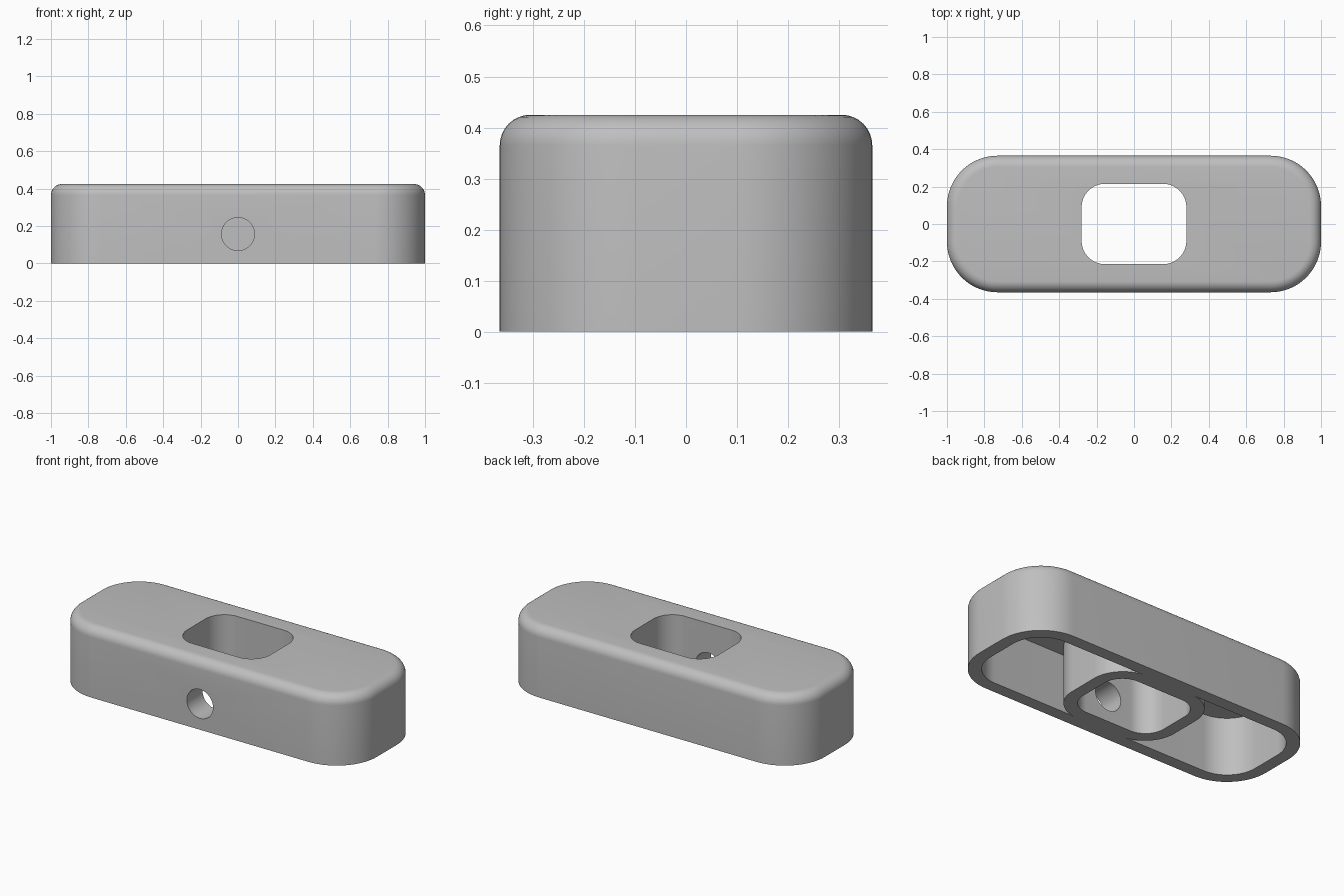
import bpy, bmesh, math

cube = bpy.data.objects.get("Cube")
if cube:
    bpy.data.objects.remove(cube, do_unlink=True)

WALL = 0.075
HALF_X, HALF_Y, HEIGHT = 1.0, 0.365, 0.425
CORNER, FILLET = 0.27, 0.06
HOLE_X, HOLE_Y, HOLE_R = 0.28, 0.215, 0.125

grey = bpy.data.materials.new("plain grey")
grey.use_nodes = True
colour = (0.52, 0.52, 0.52, 1)
grey.diffuse_color = colour
grey.node_tree.nodes["Principled BSDF"].inputs["Base Color"].default_value = colour


def outline(hx, hy, r, steps=16):
    """Rounded rectangle, counter-clockwise."""
    points = []
    for quarter, (sx, sy) in enumerate([(1, 1), (-1, 1), (-1, -1), (1, -1)]):
        for i in range(steps + 1):
            a = (quarter + i / steps) * math.pi / 2
            points.append((sx * (hx - r) + r * math.cos(a),
                           sy * (hy - r) + r * math.sin(a)))
    return points


def loft(name, layers):
    """Closed solid through a stack of (outline, z) layers."""
    bm = bmesh.new()
    rings = [[bm.verts.new((x, y, z)) for x, y in pts] for pts, z in layers]
    bm.faces.new(rings[0][::-1])
    bm.faces.new(rings[-1])
    for low, high in zip(rings, rings[1:]):
        for i in range(len(low)):
            j = (i + 1) % len(low)
            bm.faces.new((low[i], low[j], high[j], high[i]))
    mesh = bpy.data.meshes.new(name)
    bm.to_mesh(mesh)
    bm.free()
    mesh.materials.append(grey)
    obj = bpy.data.objects.new(name, mesh)
    bpy.context.collection.objects.link(obj)
    return obj


def cut(target, cutter):
    """Subtract the cutter and remove it."""
    mod = target.modifiers.new("cut", 'BOOLEAN')
    mod.operation, mod.solver, mod.object = 'DIFFERENCE', 'EXACT', cutter
    bpy.context.view_layer.objects.active = target
    bpy.ops.object.modifier_apply(modifier=mod.name)
    bpy.data.objects.remove(cutter, do_unlink=True)


# Outer block with a rounded top edge
layers = [(outline(HALF_X, HALF_Y, CORNER), 0)]
for i in range(9):
    a = i / 8 * math.pi / 2
    d = FILLET * (1 - math.cos(a))
    layers.append((outline(HALF_X - d, HALF_Y - d, CORNER - d),
                   HEIGHT - FILLET + FILLET * math.sin(a)))
body = loft("hollow_body", layers)

# Underside cavity, leaving the wall of the central shaft standing
inner = outline(HALF_X - WALL, HALF_Y - WALL, CORNER - WALL)
cavity = loft("cavity_cutter", [(inner, -0.2), (inner, HEIGHT - WALL)])
tube = outline(HOLE_X + WALL, HOLE_Y + WALL + 0.002, HOLE_R + WALL)
cut(cavity, loft("shaft_wall", [(tube, -0.4), (tube, 0.8)]))
cut(body, cavity)

# Central shaft right through
shaft = outline(HOLE_X, HOLE_Y, HOLE_R)
cut(body, loft("shaft_cutter", [(shaft, -0.2), (shaft, 0.8)]))

# Round hole through the front wall only
bpy.ops.mesh.primitive_cylinder_add(vertices=48, radius=0.088, depth=0.5,
                                    location=(0, -0.35, 0.157),
                                    rotation=(math.pi / 2, 0, 0))
drill = bpy.context.object
drill.data.materials.append(grey)
cut(body, drill)

bpy.ops.object.select_all(action='DESELECT')
body.select_set(True)
bpy.context.view_layer.objects.active = body
bpy.ops.object.shade_smooth_by_angle(angle=math.radians(30))
